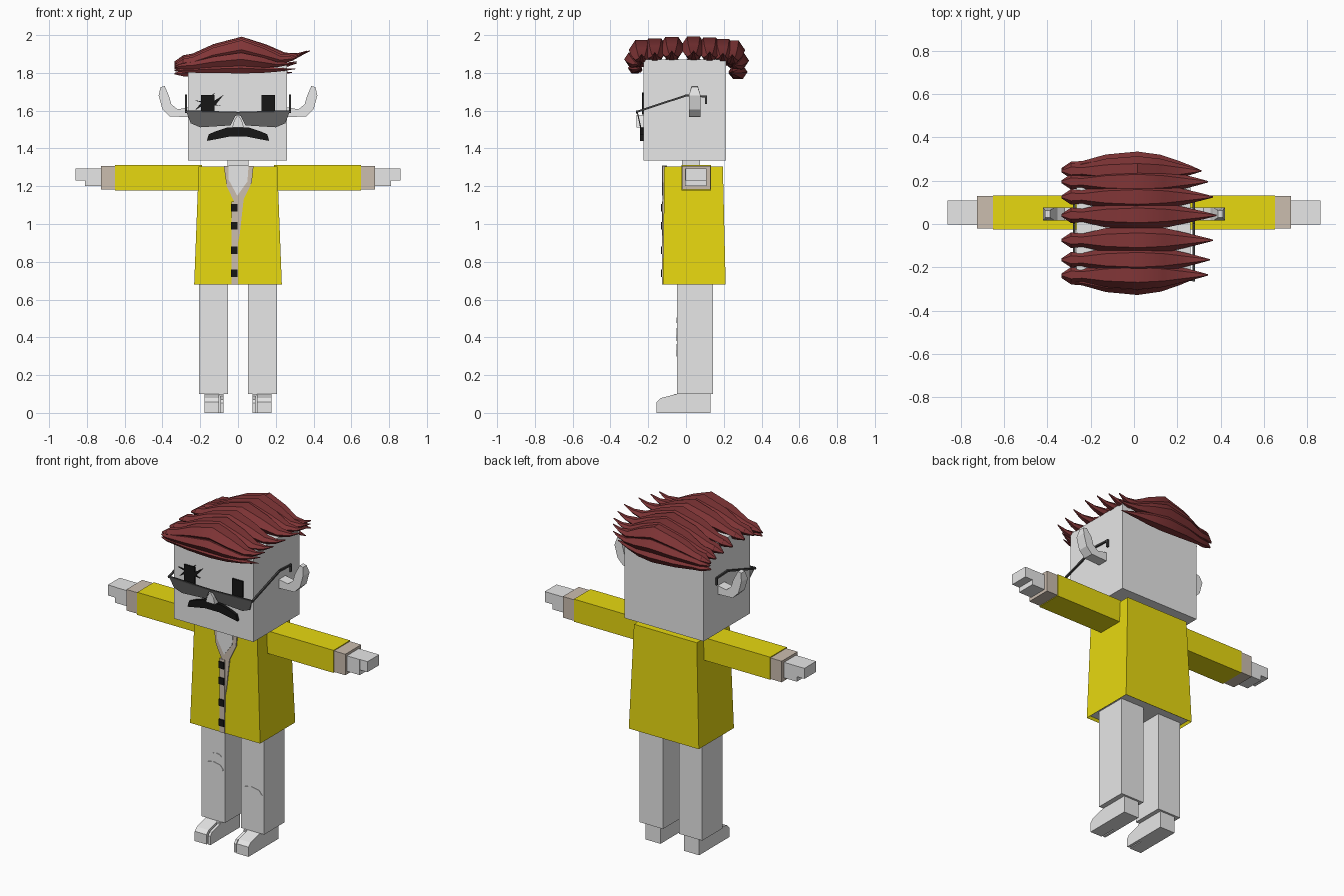
import bpy, bmesh, math
from mathutils import Vector

cube = bpy.data.objects.get("Cube")
if cube:
    bpy.data.objects.remove(cube, do_unlink=True)


def material(name, r, g, b):
    m = bpy.data.materials.new(name)
    m.use_nodes = True
    m.diffuse_color = (r, g, b, 1)
    node = next(n for n in m.node_tree.nodes if n.type == 'BSDF_PRINCIPLED')
    node.inputs["Base Color"].default_value = (r, g, b, 1)
    return m


GREY = material("pale_grey", 0.8, 0.8, 0.8)
YELLOW = material("coat_yellow", 0.8, 0.69, 0.005)
TAN = material("lining_tan", 0.6, 0.51, 0.43)
HAIR = material("hair_red", 0.22, 0.036, 0.038)
BLACK = material("black", 0.008, 0.008, 0.008)
LENS = material("lens_grey", 0.15, 0.15, 0.15)
FRAME = material("frame_grey", 0.06, 0.06, 0.06)


def finish(name, bm, *mats):
    bmesh.ops.recalc_face_normals(bm, faces=bm.faces[:])
    mesh = bpy.data.meshes.new(name)
    bm.to_mesh(mesh)
    bm.free()
    for m in mats:
        mesh.materials.append(m)
    ob = bpy.data.objects.new(name, mesh)
    bpy.context.collection.objects.link(ob)
    return ob


def prism(name, pts, lo, hi, mat, axis='Y', tilt=0.0):
    """Extrude a flat outline along Y (points are x,z) or X (points are y,z)."""
    bm = bmesh.new()

    def place(p, d):
        return (p[0], d + tilt * (pts[0][1] - p[1]), p[1]) if axis == 'Y' else (d, p[0], p[1])
    a = [bm.verts.new(place(p, lo)) for p in pts]
    b = [bm.verts.new(place(p, hi)) for p in pts]
    bm.faces.new(a)
    bm.faces.new(b)
    n = len(pts)
    for i in range(n):
        bm.faces.new((a[i], a[(i + 1) % n], b[(i + 1) % n], b[i]))
    return finish(name, bm, mat)


def box(name, x, y, z, mat):
    return prism(name, [(x[0], z[0]), (x[1], z[0]), (x[1], z[1]), (x[0], z[1])], y[0], y[1], mat)


def flip(s, pts):
    return [(s * x, z) for x, z in pts]


def tube(name, rings, sides, mat):
    """Skin rings of (centre, half width in y, half height in z) running along x."""
    bm = bmesh.new()
    loops = []
    for c, w, h in rings:
        loops.append([bm.verts.new((c[0], c[1] + w * math.cos(k * math.tau / sides),
                                    c[2] + h * math.sin(k * math.tau / sides)))
                      for k in range(sides)])
    for a, b in zip(loops, loops[1:]):
        for k in range(sides):
            j = (k + 1) % sides
            bm.faces.new((a[k], a[j], b[j], b[k]))
    bm.faces.new(loops[0])
    bm.faces.new(loops[-1])
    return finish(name, bm, mat)


def rod(name, p, q, r, mat):
    """Thin square bar between two points."""
    p, q = Vector(p), Vector(q)
    bm = bmesh.new()
    bmesh.ops.create_cube(bm, size=1)
    bmesh.ops.scale(bm, vec=(r, r, (q - p).length + r), verts=bm.verts)
    rot = (q - p).to_track_quat('Z', 'Y').to_matrix()
    bmesh.ops.rotate(bm, cent=(0, 0, 0), matrix=rot, verts=bm.verts)
    bmesh.ops.translate(bm, vec=(p + q) / 2, verts=bm.verts)
    return finish(name, bm, mat)


# Head and neck
box("head", (-0.265, 0.26), (-0.225, 0.212), (1.335, 1.87), GREY)
box("neck", (-0.055, 0.055), (-0.02, 0.075), (1.2, 1.34), GREY)

# Coat: tapered block with a recessed grey underside
bm = bmesh.new()
bmesh.ops.create_cube(bm, size=1)
for v in bm.verts:
    top = v.co.z > 0
    v.co.x = (0.208 if top else 0.232) * (1 if v.co.x > 0 else -1)
    if v.co.y > 0:
        v.co.y = 0.195 if top else 0.21
    else:
        v.co.y = -0.115 if top else -0.122
    v.co.z = 1.305 if top else 0.68
bm.faces.ensure_lookup_table()
under = min(bm.faces, key=lambda f: f.calc_center_median().z)
bmesh.ops.inset_region(bm, faces=[under], thickness=0.012)
bmesh.ops.translate(bm, vec=(0, 0, 0.015), verts=under.verts[:])
under.material_index = 1
finish("coat", bm, YELLOW, GREY)

# Collar, open chest, placket and buttons
prism("collar", [(-0.075, 1.307), (0.082, 1.307), (0.073, 1.22), (0.03, 1.13), (0.01, 0.95),
                 (0, 0.9), (-0.012, 1.1), (-0.06, 1.2)], -0.124, -0.1, TAN)
prism("open_chest", [(-0.05, 1.309), (0.056, 1.309), (0.05, 1.225), (-0.004, 1.15), (-0.05, 1.235)],
      -0.127, -0.1, GREY)
box("placket", (-0.035, 0), (-0.126, -0.1), (0.68, 1.12), TAN)
for i, z in enumerate((1.085, 0.99, 0.86, 0.74)):
    box(f"button_{i + 1}", (-0.036, -0.002), (-0.133, -0.12), (z - 0.02, z + 0.02), BLACK)

EAR = [(0.25, 1.565), (0.363, 1.57), (0.40, 1.607), (0.42, 1.68), (0.41, 1.725), (0.388, 1.73),
       (0.365, 1.676), (0.353, 1.634), (0.32, 1.607), (0.25, 1.62)]
LENS_SHAPE = [(0.275, 1.598), (0.17, 1.59), (0, 1.588), (0, 1.577), (0.015, 1.572), (0.04, 1.522),
              (0.2, 1.512), (0.25, 1.533)]
FOOT = [(0.13, 0), (0.13, 0.1), (-0.05, 0.1), (-0.135, 0.078), (-0.155, 0.058), (-0.155, 0)]
TOE = [(-0.06, 0), (-0.06, 0.09), (-0.135, 0.07), (-0.15, 0.052), (-0.15, 0)]

for s, side in ((1, "left"), (-1, "right")):
    def span(a, b):
        return (s * a, s * b)
    # Arms
    box(f"{side}_sleeve", span(0.19, 0.65), (-0.025, 0.132), (1.178, 1.313), YELLOW)
    box(f"{side}_cuff", span(0.65, 0.725), (-0.02, 0.13), (1.182, 1.308), TAN)
    box(f"{side}_palm", span(0.72, 0.81), (-0.005, 0.108), (1.2, 1.293), GREY)
    box(f"{side}_fingers", span(0.81, 0.86), (-0.003, 0.108), (1.23, 1.293), GREY)
    # Legs and feet, with a split big toe
    box(f"{side}_leg", span(0.053, 0.207), (-0.048, 0.142), (0.1, 0.7), GREY)
    prism(f"{side}_foot", FOOT, s * 0.1, s * 0.178, GREY, 'X')
    box(f"{side}_heel", span(0.078, 0.1), (-0.06, 0.13), (0, 0.1), GREY)
    prism(f"{side}_big_toe", TOE, s * 0.078, s * 0.093, GREY, 'X')
    # Upturned ears, narrower at the tip
    ear = prism(f"{side}_ear", flip(s, EAR), 0.015, 0.077, GREY)
    for v in ear.data.vertices:
        if v.co.z > 1.7:
            v.co.y = 0.046 + (v.co.y - 0.046) * 0.55
    # Eyes and glasses
    box(f"{side}_eye", span(0.125, 0.195), (-0.234, -0.22), (1.58, 1.682), BLACK)
    prism(f"{side}_lens", flip(s, LENS_SHAPE), -0.262, -0.256, LENS, tilt=0.22)
    rod(f"{side}_brow_bar", (0, -0.26, 1.59), (s * 0.275, -0.26, 1.598), 0.008, FRAME)
    path = [(-0.258, 1.595), (0, 1.68), (0.105, 1.675), (0.105, 1.64)]
    for i, (a, b) in enumerate(zip(path, path[1:])):
        rod(f"{side}_temple_{i + 1}", (s * 0.276, *a), (s * 0.276, *b), 0.01, FRAME)

# Nose and moustache
prism("nose", [(-0.03, 1.512), (0.03, 1.512), (0.02, 1.55), (0, 1.578), (-0.02, 1.55)], -0.262, -0.22, GREY)
half = [(0.06, 1.51), (0.12, 1.49), (0.155, 1.475), (0.165, 1.44), (0.11, 1.45), (0.05, 1.462)]
prism("moustache", half + flip(-1, half[::-1]), -0.243, -0.22, BLACK)

# Scratch marks across the right eye
for i, (x0, z0, x1, z1) in enumerate(((-0.23, 1.6, -0.12, 1.695), (-0.18, 1.59, -0.075, 1.685),
                                      (-0.235, 1.655, -0.09, 1.625))):
    prism(f"scratch_{i + 1}", [(x0, z0), ((x0 + x1) / 2 + 0.008, (z0 + z1) / 2 - 0.008), (x1, z1),
                               ((x0 + x1) / 2 - 0.008, (z0 + z1) / 2 + 0.008)], -0.232, -0.224, BLACK)

# Torn knee patches
for i, (x, z, w, h) in enumerate(((-0.128, 0.415, 0.066, 0.034), (-0.107, 0.49, 0.032, 0.015),
                                  (0.125, 0.332, 0.07, 0.034))):
    outline = [(x + w * math.cos(k * math.tau / 8), z + h * math.sin(k * math.tau / 8)) for k in range(8)]
    prism(f"knee_tear_{i + 1}", outline, -0.051, -0.046, GREY)

# Hair locks swept from the right side over to the left: x, drop, half width, half height
LOCK = [(-0.335, -0.085, 0.006, 0.006), (-0.29, -0.07, 0.036, 0.025), (-0.24, -0.065, 0.03, 0.03),
        (-0.13, -0.028, 0.056, 0.045), (0.02, 0, 0.068, 0.058), (0.15, -0.03, 0.056, 0.045),
        (0.25, -0.055, 0.034, 0.024), (0.32, -0.048, 0.018, 0.012), (0.38, -0.025, 0.003, 0.003)]


def lock(name, y, bulge, z, arch, size, reach):
    rings = []
    for x, dz, w, h in LOCK:
        px = x * reach if x > 0 else x
        py = y + bulge * (1 - (x / 0.38) ** 2)
        rings.append(((px, py, z + dz * arch), w * size, h * size))
    ob = tube(name, rings, 6, HAIR)
    bpy.ops.object.select_all(action='DESELECT')
    ob.select_set(True)
    bpy.context.view_layer.objects.active = ob
    bpy.ops.object.shade_smooth_by_angle(angle=math.radians(35))


for i, (y, reach) in enumerate(((-0.235, 0.9), (-0.165, 0.92), (-0.075, 0.96), (0.04, 1.0),
                                (0.125, 0.96), (0.195, 0.9), (0.245, 0.82))):
    lock(f"crown_lock_{i + 1}", y, 0.0, 1.942 - 0.35 * y * y, 1.0, 1.0, reach)
lock("front_lock", -0.235, -0.045, 1.872, 0.5, 0.7, 0.82)
lock("fringe_lock", -0.235, -0.035, 1.825, 0.15, 0.55, 0.8)
lock("back_lock", 0.245, 0.035, 1.865, 0.5, 0.8, 0.82)
lock("nape_lock", 0.235, 0.04, 1.805, 0.1, 0.75, 0.75)
